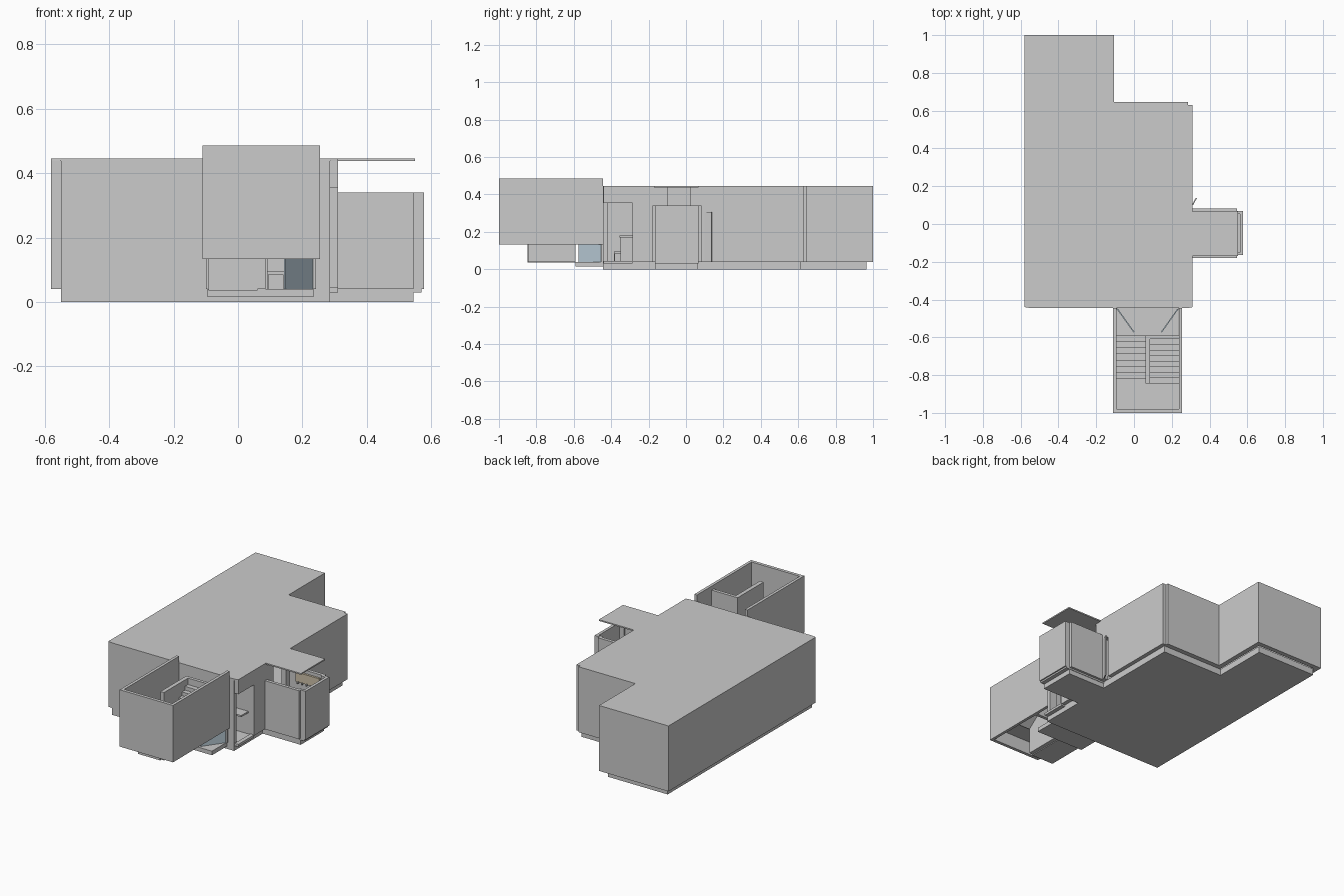
import bpy, bmesh, math
from mathutils import Vector

if "Cube" in bpy.data.objects:
    bpy.data.objects.remove(bpy.data.objects["Cube"])


def material(name, rgb):
    m = bpy.data.materials.new(name)
    m.diffuse_color = (*rgb, 1)
    m.use_nodes = True
    m.node_tree.nodes["Principled BSDF"].inputs["Base Color"].default_value = m.diffuse_color
    return m


glass = material("pale_glass", (0.50, 0.62, 0.70))
tan = material("tan_wood", (0.62, 0.54, 0.40))


def finish(bm, name, mat=None):
    bmesh.ops.recalc_face_normals(bm, faces=bm.faces)
    me = bpy.data.meshes.new(name)
    bm.to_mesh(me)
    bm.free()
    ob = bpy.data.objects.new(name, me)
    bpy.context.collection.objects.link(ob)
    if mat:
        me.materials.append(mat)
    return ob


def extrude(name, pts, vec, mat=None):
    """Solid from a 3D polygon swept along a vector."""
    bm = bmesh.new()
    f = bm.faces.new([bm.verts.new(p) for p in pts])
    r = bmesh.ops.extrude_face_region(bm, geom=[f])
    bmesh.ops.translate(bm, vec=Vector(vec),
                        verts=[v for v in r["geom"] if isinstance(v, bmesh.types.BMVert)])
    return finish(bm, name, mat)


def slab(name, outline, z0, z1, mat=None):
    return extrude(name, [(x, y, z0) for x, y in outline], (0, 0, z1 - z0), mat)


def box(name, x0, x1, y0, y1, z0, z1, mat=None):
    return slab(name, [(x0, y0), (x1, y0), (x1, y1), (x0, y1)], z0, z1, mat)


def panel(name, a, b, t, z0, z1, mat=None):
    """Upright panel between two plan points."""
    a, b = Vector(a), Vector(b)
    d = (b - a).normalized() * t / 2
    n = Vector((-d.y, d.x))
    return slab(name, [a + n, b + n, b - n, a - n], z0, z1, mat)


# Plinth and roof with canopy over the side tower
slab("plinth", [(-.55, -.445), (.285, -.445), (.285, -.165), (.545, -.165), (.545, .065),
                (.285, .065), (.285, .615), (-.14, .615), (-.14, .965), (-.55, .965)], 0, .04)
slab("roof", [(-.58, -.44), (-.55, -.445), (.285, -.445), (.31, -.44), (.31, -.17), (.55, -.17),
              (.55, .067), (.31, .067), (.31, .63), (.285, .63), (.285, .645), (-.105, .645),
              (-.105, 1), (-.58, 1)], .437, .445)

# Main outer walls: x0, x1, y0, y1, z0, z1
F, T = .04, .437
walls = {
    "left_wall": (-.58, -.55, -.44, 1, F, T),
    "back_wall": (-.55, -.135, .97, 1, F, T),
    "notch_side_wall": (-.135, -.105, .645, 1, F, T),
    "notch_back_wall": (-.135, .285, .615, .645, F, T),
    "right_wall_back": (.28, .31, .135, .63, F, T),
    "right_wall_middle": (.28, .31, .025, .1, F, T),
    "right_wall_front": (.28, .31, -.285, -.095, F, T),
    "side_door_lintel": (.28, .31, .1, .135, .305, T),
    "front_wall_left": (-.55, -.09, -.445, -.42, F, T),
    "front_wall_right": (.235, .285, -.445, -.42, F, T),
    "front_lintel": (-.09, .235, -.445, -.42, .27, T),
    "corner_lintel": (.28, .31, -.44, -.285, .355, T),
    "corner_sill": (.285, .31, -.44, -.285, .03, .045),
    "room_back_partition": (-.1, .28, -.285, -.27, F, T),
    "room_left_partition": (-.115, -.1, -.42, -.27, F, T),
}
for name, dims in walls.items():
    box(name, *dims)
panel("open_side_door", (.31, .1), (.33, .138), .006, F, .305)

# Side tower, open at the top with recessed corners
for name, y0, y1 in (("front", -.18, -.16), ("back", .063, .083)):
    box("tower_wall_" + name, .31, .545, y0, y1, F, .34)
box("tower_end_wall", .56, .578, -.165, .068, F, .34)
for name, y0, y1 in (("front", -.165, -.15), ("back", .053, .068)):
    box("tower_corner_" + name, .53, .56, y0, y1, F, .34)
box("tower_floor", .28, .57, -.165, .068, .03, .045)
box("tower_shelf_board", .36, .52, .05, .063, .26, .32, tan)
for i in range(5):
    box("shelf_hook", .375 + i * .03, .381 + i * .03, .038, .05, .255, .265)

# Raised stair enclosure, open above and below
B, H = .133, .485
box("stair_wall_left", -.11, -.092, -1, -.445, B, H)
box("stair_wall_right", .237, .255, -1, -.445, B, H)
box("stair_wall_front", -.092, .237, -1, -.98, B, H)
box("stair_centre_wall", .06, .085, -.845, -.59, F, .46)
box("stair_end_wall", .085, .237, -.61, -.59, B, .46)
box("landing", -.092, .237, -.98, -.845, .215, .235)
box("entry_slab", -.095, .235, -.59, -.44, .015, .04)


def flight(name, x0, x1, y0, y1, z0, z1, under, n=8):
    """Stair flight: stepped profile in the yz plane, closed by the underside points."""
    dy, dz = (y1 - y0) / n, (z1 - z0) / n
    prof = []
    for i in range(n):
        prof += [(x0, y0 + i * dy, z0 + i * dz), (x0, y0 + i * dy, z0 + (i + 1) * dz),]
    prof.append((x0, y1, z1))
    prof += [(x0, y, z) for y, z in under]
    extrude(name, prof, (x1 - x0, 0, 0))


flight("lower_flight", -.092, .06, -.59, -.848, .04, .235, [(-.848, .035), (-.59, .035)])
flight("upper_flight", .085, .237, -.845, -.61, .235, .42, [(-.61, .385), (-.845, .2)])

# Splayed glass screens beside the entrance, with jambs
panel("glass_screen_left", (-.088, -.45), (0, -.573), .006, F, B, glass)
panel("glass_screen_right", (.232, -.45), (.145, -.573), .006, F, B, glass)
for x in (-.1, .232):
    box("entry_jamb", x, x + .01, -.455, -.44, F, B)

# Chair and counter in the corner room
box("chair_seat", .09, .145, -.385, -.305, .085, .095)
box("chair_back", .09, .145, -.312, -.305, .095, .135)
for x in (.09, .14):
    for y in (-.385, -.31):
        box("chair_leg", x, x + .005, y, y + .005, F, .085)
box("counter_top", .17, .27, -.355, -.285, .17, .18)
box("counter_panel", .17, .18, -.35, -.285, F, .17)
